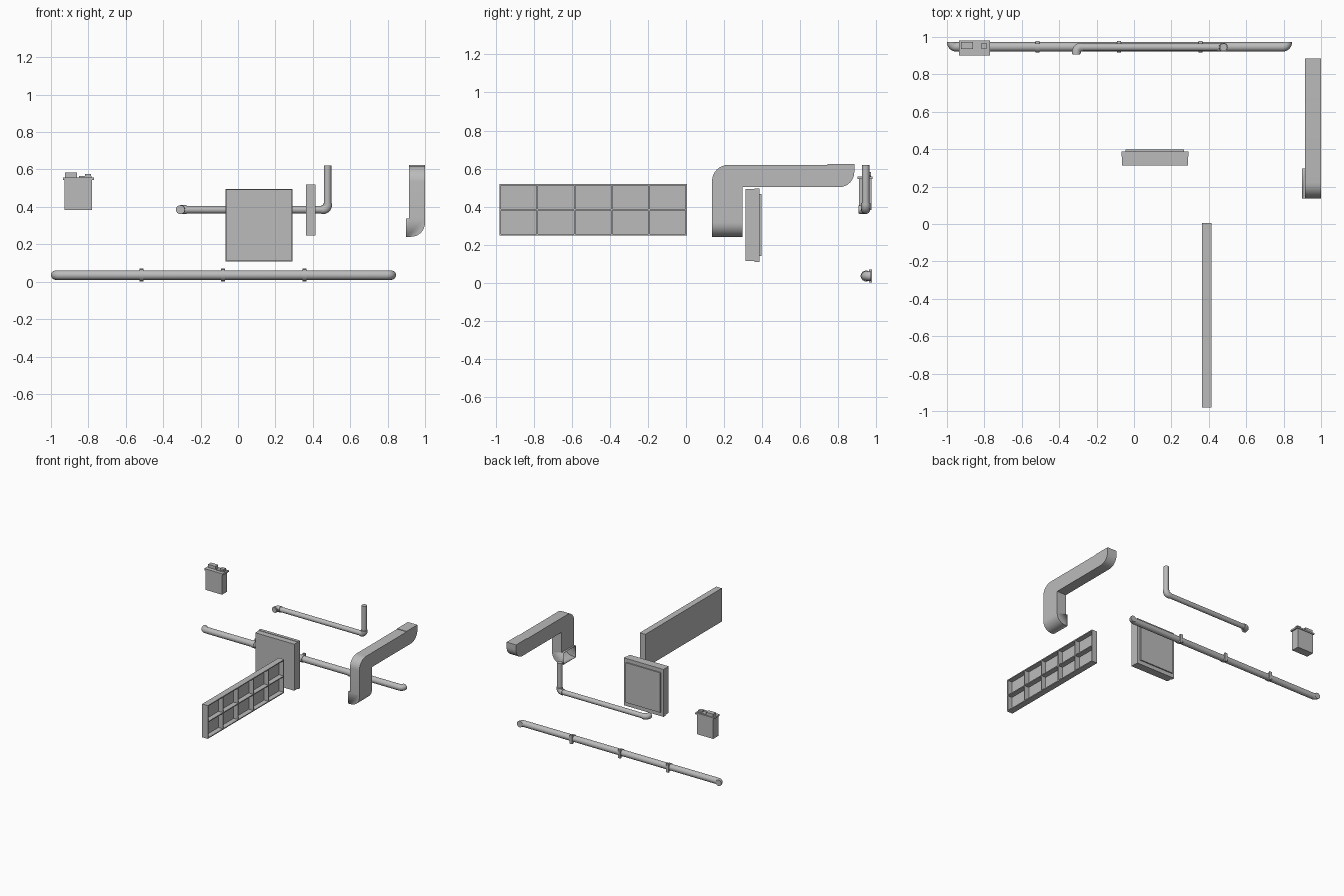
import bpy, bmesh, math
from mathutils import Vector

cube = bpy.data.objects.get("Cube")
if cube:
    bpy.data.objects.remove(cube, do_unlink=True)

grey = bpy.data.materials.new("plain grey")
grey.use_nodes = True
COLOUR = (0.5, 0.5, 0.5, 1)
grey.diffuse_color = COLOUR
grey.node_tree.nodes["Principled BSDF"].inputs["Base Color"].default_value = COLOUR


def finish(name, bm):
    bmesh.ops.recalc_face_normals(bm, faces=bm.faces)
    mesh = bpy.data.meshes.new(name)
    bm.to_mesh(mesh)
    bm.free()
    mesh.materials.append(grey)
    obj = bpy.data.objects.new(name, mesh)
    bpy.context.collection.objects.link(obj)
    return obj


def smooth(obj):
    bpy.ops.object.select_all(action='DESELECT')
    obj.select_set(True)
    bpy.context.view_layer.objects.active = obj
    bpy.ops.object.shade_smooth_by_angle(angle=math.radians(35))


def box(name, x, y, z):
    """Box from (min, max) pairs."""
    bm = bmesh.new()
    bmesh.ops.create_cube(bm, size=1)
    for v in bm.verts:
        v.co = [lo + (c + 0.5) * (hi - lo) for c, (lo, hi) in zip(v.co, (x, y, z))]
    return finish(name, bm)


def rounded(points, radii, steps=8):
    """Replace each corner that has a radius by an arc; ends stay as they are."""
    out = []
    n = len(points)
    for i, r in enumerate(radii):
        p = Vector(points[i])
        if not r:
            out.append(p)
            continue
        a = (Vector(points[i - 1]) - p).normalized()
        b = (Vector(points[(i + 1) % n]) - p).normalized()
        centre = p + (a + b) * r
        for k in range(steps + 1):
            t = math.pi / 2 * k / steps
            out.append(centre - b * r * math.cos(t) - a * r * math.sin(t))
    return out


def prism(name, outline, offset, open_faces=()):
    """Extrude a flat outline by an offset, optionally removing faces by a test."""
    bm = bmesh.new()
    face = bm.faces.new([bm.verts.new(p) for p in outline])
    moved = bmesh.ops.extrude_face_region(bm, geom=[face], use_keep_orig=True)["geom"]
    for v in moved:
        if isinstance(v, bmesh.types.BMVert):
            v.co += Vector(offset)
    bmesh.ops.recalc_face_normals(bm, faces=bm.faces)
    for test in open_faces:
        bmesh.ops.delete(bm, geom=[f for f in bm.faces if test(f)], context='FACES')
    obj = finish(name, bm)
    smooth(obj)
    return obj


def pipe(name, points, radii, radius):
    curve = bpy.data.curves.new(name, 'CURVE')
    curve.dimensions = '3D'
    curve.bevel_depth = radius
    curve.bevel_resolution = 6
    curve.use_fill_caps = True
    path = rounded(points, radii)
    spline = curve.splines.new('POLY')
    spline.points.add(len(path) - 1)
    for sp, p in zip(spline.points, path):
        sp.co = (*p, 1)
    curve.materials.append(grey)
    obj = bpy.data.objects.new(name, curve)
    bpy.context.collection.objects.link(obj)
    bpy.ops.object.select_all(action='DESELECT')
    obj.select_set(True)
    bpy.context.view_layer.objects.active = obj
    bpy.ops.object.convert(target='MESH')
    smooth(bpy.context.object)


# Long wall pipe with both ends turned back to the wall
PY, PZ, WALL = 0.947, 0.035, 0.973
pipe("long_pipe", [(-0.975, WALL, PZ), (-0.975, PY, PZ), (0.82, PY, PZ), (0.82, WALL, PZ)],
     [0, 0.025, 0.025, 0], 0.025)
for i, x in enumerate((-0.515, -0.08, 0.355)):
    pipe(f"pipe_clamp_{i + 1}", [(x - 0.011, PY, PZ), (x + 0.011, PY, PZ)], [0, 0], 0.029)
    box(f"clamp_foot_{i + 1}", (x - 0.011, x + 0.011), (0.962, 0.978), (0, 0.07))

# Short pipe: forward outlet on the right, riser on the left, thicker elbows
SY, SZ = 0.945, 0.385
pipe("short_pipe", [(-0.308, 0.906, SZ), (-0.308, SY, SZ), (0.479, SY, SZ), (0.479, SY, 0.62)],
     [0, 0.026, 0.026, 0], 0.02)
pipe("outlet_elbow", [(-0.308, 0.912, SZ), (-0.308, SY, SZ), (-0.275, SY, SZ)], [0, 0.026, 0], 0.024)
pipe("riser_elbow", [(0.446, SY, SZ), (0.479, SY, SZ), (0.479, SY, 0.418)], [0, 0.026, 0], 0.024)

# Box with lid and terminals
box("cell_body", (-0.928, -0.781), (0.909, 0.975), (0.383, 0.55))
box("cell_lid", (-0.936, -0.77), (0.902, 0.981), (0.545, 0.558))
box("large_terminal", (-0.925, -0.86), (0.935, 0.972), (0.558, 0.583))
box("terminal_base", (-0.85, -0.782), (0.93, 0.97), (0.558, 0.564))
box("small_terminal", (-0.818, -0.786), (0.938, 0.965), (0.558, 0.577))

# Flat cover panel with a raised back plate
box("cover_front", (-0.064, 0.288), (0.314, 0.361), (0.113, 0.492))
box("cover_rim", (-0.068, 0.291), (0.361, 0.387), (0.108, 0.495))
box("cover_back_plate", (-0.045, 0.266), (0.387, 0.397), (0.14, 0.465))

# Compartment tray, open towards +x
X0, X1, Y0, Y1, Z0, Z1, T = 0.364, 0.414, -0.981, 0.005, 0.248, 0.52, 0.008
box("tray_back", (X0, X0 + 0.01), (Y0, Y1), (Z0, Z1))
for i in range(6):
    y = Y0 + (Y1 - Y0 - T) * i / 5
    box(f"tray_upright_{i + 1}", (X0, X1), (y, y + T), (Z0, Z1))
for i in range(3):
    z = Z0 + (Z1 - Z0 - T) * i / 2
    box(f"tray_shelf_{i + 1}", (X0, X1), (Y0, Y1), (z, z + T))

# Rectangular duct: bent arm, then a hollow mouth turned sideways at the foot
DX, DY0, DY1, JOIN = 0.914, 0.137, 0.298, 0.337
arm = [(DX, DY0, JOIN), (DX, DY0, 0.619), (DX, 0.885, 0.619), (DX, 0.885, 0.502),
       (DX, DY1, 0.502), (DX, DY1, JOIN)]
prism("duct_arm", rounded(arm, [0, 0.085, 0, 0.08, 0, 0]), (1 - DX, 0, 0))
box("duct_end_rim", (DX, 1), (0.745, 0.885), (0.615, 0.623))
mouth = [(DX, DY0, JOIN), (1, DY0, JOIN), (1, DY0, 0.24), (0.899, DY0, 0.24), (0.899, DY0, JOIN)]
duct_mouth = prism("duct_mouth", rounded(mouth, [0, 0, 0.075, 0, 0]), (0, DY1 - DY0, 0),
                   [lambda f: f.normal.x < -0.9])
wall = duct_mouth.modifiers.new("wall", 'SOLIDIFY')
wall.thickness = 0.005
wall.offset = -1
